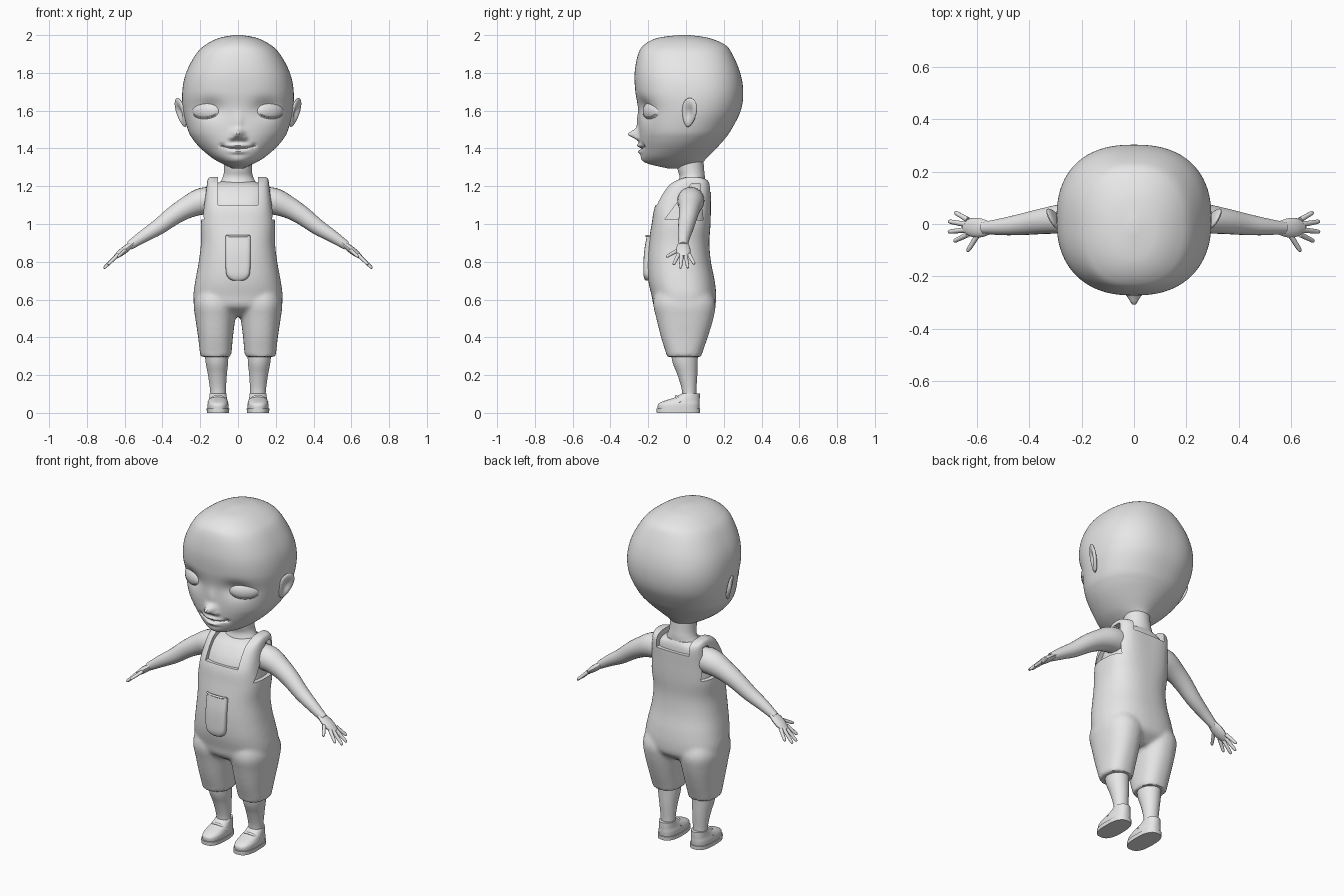
import bpy, bmesh, math
from mathutils import Vector, Matrix, Euler

old = bpy.data.objects.get("Cube")
if old:
    bpy.data.objects.remove(old, do_unlink=True)

grey = bpy.data.materials.new("plain_grey")
grey.use_nodes = True
grey.diffuse_color = (.8, .8, .8, 1)
grey.node_tree.nodes["Principled BSDF"].inputs["Base Color"].default_value = (.8, .8, .8, 1)
parts = []


def spline(rows, steps):
    """Smooth interpolation of every column through the given rows."""
    out = []
    last = len(rows) - 1
    for i in range(last):
        a, b, c, d = (rows[max(0, min(last, i + k))] for k in (-1, 0, 1, 2))
        for s in range(steps):
            t = s / steps
            out.append([q + t / 2 * (r - p + t * (2 * p - 5 * q + 4 * r - w + t * (3 * (q - r) + w - p)))
                        for p, q, r, w in zip(a, b, c, d)])
    out.append(list(rows[-1]))
    return out


def skin(bm, rings):
    """Bridge closed rings of points and cap both ends."""
    loops = [[bm.verts.new(p) for p in ring] for ring in rings]
    n = len(loops[0])
    for a, b in zip(loops, loops[1:]):
        for i in range(n):
            j = (i + 1) % n
            bm.faces.new((a[i], a[j], b[j], b[i]))
    bm.faces.new(loops[0][::-1])
    bm.faces.new(loops[-1])


def loft(bm, table, segs=48, steps=6):
    """Rows: z, centre x, half width, front y, back y, squareness."""
    rings = []
    for z, xc, rx, yf, yb, n in spline(table, steps):
        ring = []
        for i in range(segs):
            a = math.tau * (i + .5) / segs
            c, s = math.cos(a), math.sin(a)
            ring.append(Vector((xc + rx * math.copysign(abs(c) ** (2 / n), c),
                                (yf + yb) / 2 + (yb - yf) / 2 * math.copysign(abs(s) ** (2 / n), s), z)))
        rings.append(ring)
    skin(bm, rings)


def tube(bm, points, ratio=1, segs=16, steps=4):
    """Rows: x, y, z, radius; ratio widens the section along y."""
    rows = spline(points, steps)
    pos = [Vector(r[:3]) for r in rows]
    rings = []
    for i, row in enumerate(rows):
        t = (pos[min(i + 1, len(pos) - 1)] - pos[max(i - 1, 0)]).normalized()
        side = (Vector((0, 1, 0)) - t * t.y).normalized()
        up = t.cross(side)
        rings.append([pos[i] + row[3] * (side * ratio * math.cos(a) + up * math.sin(a))
                      for a in (math.tau * k / segs for k in range(segs))])
    skin(bm, rings)


def finish(bm, name, pair=False):
    """Turn the bmesh into an object, with a mirrored partner if asked."""
    bmesh.ops.recalc_face_normals(bm, faces=bm.faces)
    made = []
    for side in (("left_", "right_") if pair else ("",)):
        if side == "right_":
            bm.transform(Matrix.Scale(-1, 4, (1, 0, 0)))
            bmesh.ops.reverse_faces(bm, faces=bm.faces)
        mesh = bpy.data.meshes.new(side + name)
        bm.to_mesh(mesh)
        mesh.materials.append(grey)
        ob = bpy.data.objects.new(side + name, mesh)
        bpy.context.collection.objects.link(ob)
        made.append(ob)
    bm.free()
    parts.extend(made)
    return made[0]


# Head, with the face pushed out and in by soft bumps
bm = bmesh.new()
loft(bm, [(1.295, 0, .03, -.1, .05, 2), (1.32, 0, .085, -.2, .085, 2), (1.35, 0, .137, -.232, .11, 2),
          (1.4, 0, .197, -.243, .16, 2), (1.45, 0, .24, -.248, .205, 2.1), (1.5, 0, .266, -.25, .24, 2.2),
          (1.6, 0, .29, -.252, .29, 2.3), (1.7, 0, .295, -.268, .303, 2.4), (1.8, 0, .275, -.272, .287, 2.4),
          (1.9, 0, .222, -.253, .245, 2.4), (1.95, 0, .17, -.22, .205, 2.3), (1.985, 0, .1, -.15, .12, 2.2),
          (2, 0, .02, -.04, .02, 2)], segs=160, steps=12)
# Rows: x, z, spread x, spread z, push in y
bumps = [(0, 1.475, .028, .024, -.06), (0, 1.54, .024, .05, -.012), (.032, 1.455, .014, .014, -.016),
         (.15, 1.61, .07, .05, .028), (0, 1.416, .05, .011, -.014), (0, 1.382, .04, .011, -.014),
         (0, 1.34, .05, .022, -.008), (.085, 1.415, .014, .012, .01)]
for v in bm.verts:
    if v.co.y < -.06:
        x, z = abs(v.co.x), v.co.z
        push = sum(h * math.exp(-((x - bx) / sx) ** 2 - ((z - bz) / sz) ** 2)
                   for bx, bz, sx, sz, h in bumps)
        line = 1.398 + 2 * x * x
        if x < .085:
            push += .012 * math.exp(-((z - line) / .005) ** 2)
        v.co.y += push
finish(bm, "head")

# Closed eyes and the lash line along each lower lid
place = Matrix.Translation((.165, -.173, 1.597)) @ Matrix.Rotation(math.radians(30), 4, 'Z')
size = Vector((.085, .042, .054))
bm = bmesh.new()
bmesh.ops.create_uvsphere(bm, u_segments=32, v_segments=20, radius=1, matrix=place @ Matrix.Diagonal(size).to_4x4())
finish(bm, "eyelid", True)
lash = []
for k in range(-4, 5):
    u = k / 5
    w = -.3 - .5 * (.64 - u * u)
    p = place @ Vector((size.x * u, -size.y * math.sqrt(max(0, 1 - u * u - w * w)), size.z * w))
    lash.append((*p, .003))
bm = bmesh.new()
tube(bm, lash, segs=8, steps=2)
finish(bm, "lash", True)

# Ears: flattened balls with a dished outer face
bm = bmesh.new()
bmesh.ops.create_uvsphere(bm, u_segments=32, v_segments=24, radius=1)
for v in bm.verts:
    x, y, z = v.co
    dish = .02 * math.exp(-((y / .6) ** 2 + (z / .65) ** 2) * 1.5) if x > 0 else 0
    v.co = (x * .016 - dish, y * .042 * (1 + .25 * z), z * .08)
bm.transform(Matrix.Translation((.302, .017, 1.59)) @ Euler((-.25, .2, -.5)).to_matrix().to_4x4())
finish(bm, "ear", True)

# Neck and bare chest
bm = bmesh.new()
loft(bm, [(1.14, 0, .13, -.07, .1, 2), (1.21, 0, .1, -.045, .1, 2), (1.25, 0, .08, -.035, .1, 2),
          (1.29, 0, .074, -.045, .096, 2), (1.37, 0, .075, -.06, .09, 2)])
finish(bm, "neck")
bm = bmesh.new()
loft(bm, [(.95, 0, .18, -.165, .11, 2.6), (1.1, 0, .16, -.145, .117, 2.8),
          (1.19, 0, .145, -.088, .112, 3), (1.225, 0, .09, -.03, .1, 2.5)])
finish(bm, "chest")

# Overalls: body and both trouser legs fused, then openings cut
bm = bmesh.new()
loft(bm, [(.51, 0, .15, -.09, .09, 2.3), (.56, 0, .223, -.165, .15, 2.4), (.62, 0, .236, -.182, .16, 2.4),
          (.7, 0, .226, -.2, .152, 2.4), (.8, 0, .208, -.205, .132, 2.4), (.9, 0, .196, -.198, .124, 2.5),
          (1, 0, .197, -.182, .13, 2.8), (1.1, 0, .18, -.162, .132, 3.4), (1.2, 0, .166, -.1, .132, 4),
          (1.235, 0, .162, -.045, .115, 4), (1.25, 0, .155, 0, .07, 4)])
for s in (1, -1):
    loft(bm, [(.297, s * .118, .08, -.102, .082, 2.4), (.32, s * .118, .084, -.107, .087, 2.4),
              (.4, s * .119, .092, -.132, .115, 2.4), (.5, s * .12, .106, -.157, .145, 2.3),
              (.58, s * .118, .117, -.174, .156, 2.3), (.65, s * .11, .11, -.16, .13, 2.3)])
overalls = finish(bm, "overalls")


def modify(kind, **settings):
    mod = overalls.modifiers.new(kind, kind)
    for key, value in settings.items():
        setattr(mod, key, value)
    bpy.context.view_layer.objects.active = overalls
    bpy.ops.object.modifier_apply(modifier=mod.name)


def cut(outline, half):
    """Cut a prism with a y-z outline, running from -half to half in x."""
    bm = bmesh.new()
    skin(bm, [[(x, y, z) for y, z in outline] for x in (-half, half)])
    cutter = finish(bm, "cutter")
    parts.remove(cutter)
    cutter.hide_render = True
    modify('BOOLEAN', object=cutter, operation='DIFFERENCE', solver='EXACT')
    bpy.data.objects.remove(cutter, do_unlink=True)


modify('REMESH', mode='VOXEL', voxel_size=.011)
modify('SMOOTH', factor=.5, iterations=5)
cut([(-.4, 1.1), (.03, 1.1), (.03, 1.17), (.4, 1.17), (.4, 1.4), (-.4, 1.4)], .107)
cut([(-.112, 1.025), (.03, 1.215), (.075, 1.215), (.09, 1.02)], .4)

# Bib pocket with a rolled top edge
bm = bmesh.new()
loft(bm, [(.7, 0, .03, -.214, -.15, 3), (.715, 0, .052, -.222, -.15, 4), (.75, 0, .064, -.226, -.15, 5),
          (.85, 0, .067, -.222, -.15, 5), (.935, 0, .067, -.208, -.15, 5)])
finish(bm, "pocket")
bm = bmesh.new()
tube(bm, [(-.064, -.197, .936, .005), (-.03, -.208, .936, .006), (.03, -.208, .936, .006), (.064, -.197, .936, .005)])
finish(bm, "pocket_edge")

# Arms and hands
bm = bmesh.new()
tube(bm, [(.1, .025, 1.125, .07), (.19, .025, 1.12, .071), (.27, .02, 1.087, .058), (.34, .012, 1.045, .05),
          (.42, 0, .985, .042), (.5, -.01, .935, .033), (.575, -.015, .885, .023)], segs=24)
finish(bm, "arm", True)
bm = bmesh.new()
tube(bm, [(.55, -.015, .903, .012), (.585, -.015, .875, .018), (.62, -.013, .848, .018), (.65, -.012, .825, .011)], 2)
for base, tip in [((.635, .016, .838), (.685, .045, .788)), ((.64, -.002, .835), (.71, .01, .767)),
                  ((.64, -.022, .835), (.71, -.03, .765)), ((.635, -.04, .838), (.688, -.066, .785)),
                  ((.59, -.03, .868), (.637, -.105, .826))]:
    a, b = Vector(base), Vector(tip)
    tube(bm, [(*a.lerp(b, t), r) for t, r in ((0, .011), (.5, .0095), (.9, .008), (1, .003))], segs=10)
finish(bm, "hand", True)

# Lower legs
bm = bmesh.new()
loft(bm, [(.05, .105, .04, -.02, .055, 2), (.12, .106, .042, -.022, .055, 2), (.2, .109, .05, -.045, .06, 2),
          (.27, .112, .06, -.072, .062, 2), (.36, .115, .065, -.085, .065, 2)], segs=32)
finish(bm, "lower_leg", True)

# Shoes: sole, upper and instep strap
bm = bmesh.new()
loft(bm, [(0, .106, .059, -.155, .074, 2.6), (.022, .106, .06, -.156, .075, 2.6)], steps=1)
finish(bm, "sole", True)
bm = bmesh.new()
loft(bm, [(.02, .106, .055, -.149, .07, 2.5), (.045, .106, .055, -.148, .072, 2.5), (.062, .106, .051, -.12, .072, 2.4),
          (.08, .106, .047, -.065, .073, 2.2), (.102, .106, .044, -.024, .073, 2)], steps=4)
finish(bm, "shoe", True)
bm = bmesh.new()
tube(bm, [(.057, -.03, .055, .007), (.075, -.045, .078, .007), (.106, -.052, .088, .007),
          (.137, -.045, .078, .007), (.155, -.03, .055, .007)], segs=10)
finish(bm, "shoe_strap", True)

# Smooth shading with sharp edges kept
bpy.ops.object.select_all(action='DESELECT')
for ob in parts:
    ob.select_set(True)
bpy.context.view_layer.objects.active = parts[0]
bpy.ops.object.shade_smooth_by_angle(angle=math.radians(40))
